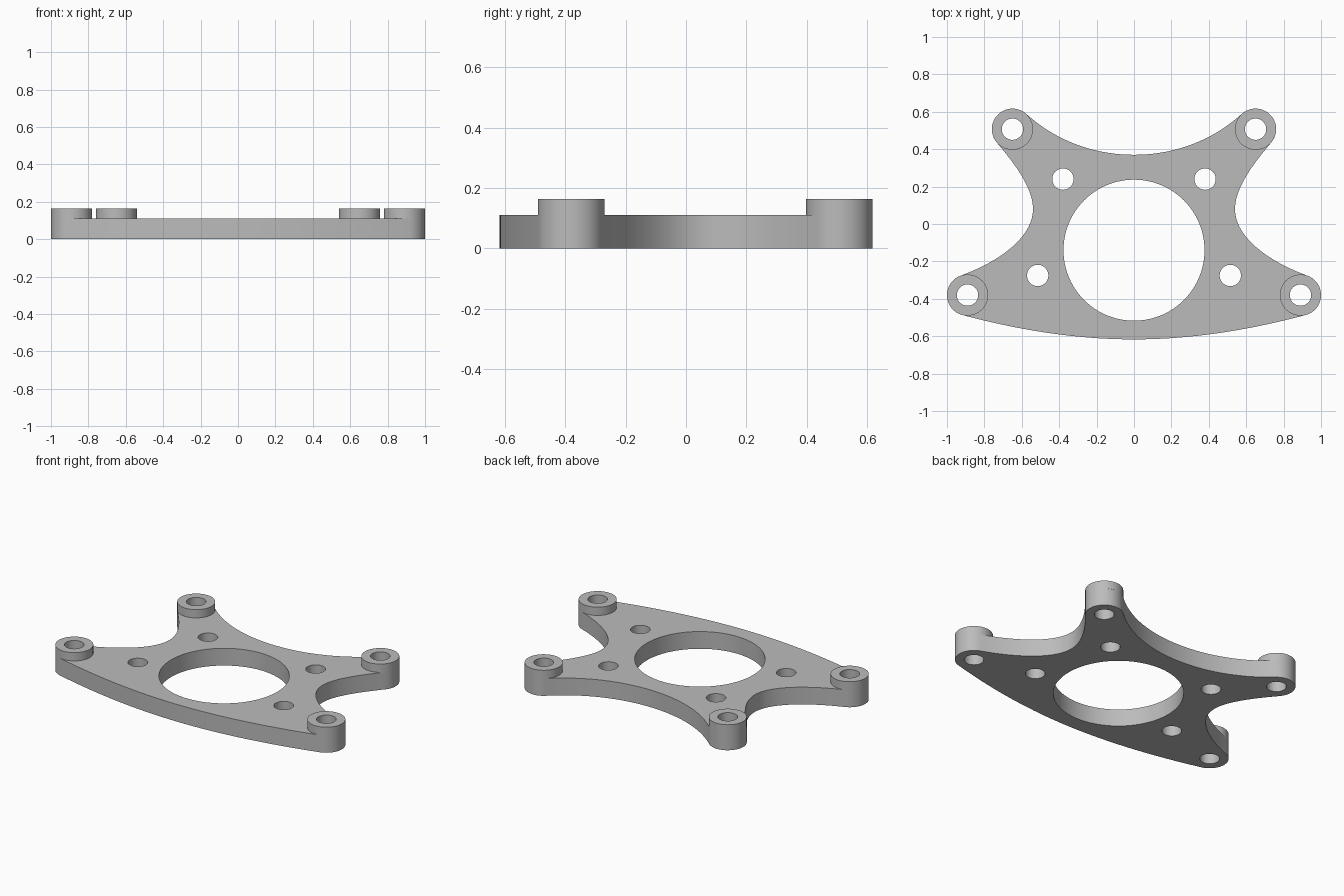
import bpy
import bmesh
from math import sin, cos, pi, radians
from mathutils import Vector
from mathutils.geometry import interpolate_bezier

cube = bpy.data.objects.get("Cube")
if cube:
    bpy.data.objects.remove(cube, do_unlink=True)

PLATE_TOP, BOSS_TOP = 0.11, 0.163
BOSS_R, BOLT_R = 0.11, 0.057
REAR, FRONT = Vector((0.65, 0.507, 0)), Vector((0.89, -0.38, 0))

grey = bpy.data.materials.new("plain grey")
grey.use_nodes = True
grey.diffuse_color = (0.5, 0.5, 0.5, 1)
grey.node_tree.nodes["Principled BSDF"].inputs["Base Color"].default_value = (0.5, 0.5, 0.5, 1)


def arc(center, r, a0, a1, n):
    """Points along an arc, angles in degrees."""
    angles = [radians(a0 + (a1 - a0) * i / n) for i in range(n + 1)]
    return [Vector((center[0] + r * cos(a), center[1] + r * sin(a), 0)) for a in angles]


def circle(center, r, n=48):
    return arc(center, r, 0, 360, n)[:-1]


def flank(center, angle, out, mid, mid_handle):
    """Curve leaving a boss tangentially and ending at a middle point."""
    a = radians(angle)
    start = center + BOSS_R * Vector((cos(a), sin(a), 0))
    handle = start + out * Vector((-sin(a), cos(a), 0))
    mid = Vector((*mid, 0))
    return interpolate_bezier(start, handle, mid + Vector((*mid_handle, 0)), mid, 20)


def prism(name, loops, z0, z1):
    """Extrude an outline with holes."""
    bm = bmesh.new()
    for loop in loops:
        verts = [bm.verts.new((p.x, p.y, z0)) for p in loop]
        for i, v in enumerate(verts):
            bm.edges.new((verts[i - 1], v))
    bmesh.ops.triangle_fill(bm, use_beauty=True, edges=bm.edges[:], normal=(0, 0, 1))
    res = bmesh.ops.extrude_face_region(bm, geom=bm.faces[:], use_keep_orig=True)
    top = [g for g in res["geom"] if isinstance(g, bmesh.types.BMVert)]
    bmesh.ops.translate(bm, verts=top, vec=(0, 0, z1 - z0))
    bmesh.ops.recalc_face_normals(bm, faces=bm.faces[:])
    mesh = bpy.data.meshes.new(name)
    bm.to_mesh(mesh)
    bm.free()
    mesh.materials.append(grey)
    obj = bpy.data.objects.new(name, mesh)
    bpy.context.collection.objects.link(obj)
    bpy.ops.object.select_all(action="DESELECT")
    obj.select_set(True)
    bpy.context.view_layer.objects.active = obj
    bpy.ops.object.shade_smooth_by_angle(angle=radians(30))
    return obj


# Left half of the outline, from the front middle round to the rear middle
front_edge = flank(FRONT, -75, -0.31, (0, -0.617), (0.31, 0))[::-1]
waist_low = flank(FRONT, 70, 0.2, (0.54, 0.08), (0, -0.16))
waist_high = flank(REAR, -40, -0.13, (0.54, 0.08), (0, 0.12))[::-1]
rear_edge = flank(REAR, 132, 0.22, (0, 0.37), (0.21, 0))
half = (front_edge + arc(FRONT, BOSS_R, -75, 70, 20)[1:-1] + waist_low
        + waist_high[1:] + arc(REAR, BOSS_R, -40, 132, 24)[1:-1] + rear_edge)
outline = half + [Vector((-p.x, p.y, 0)) for p in half[-2:0:-1]]

# Plate with the central bore and bolt holes
holes = [circle((0, -0.14), 0.377, 96)]
for side in (1, -1):
    for x, y in ((0.38, 0.24), (0.515, -0.275), REAR.xy, FRONT.xy):
        holes.append(circle((side * x, y), BOLT_R))
prism("plate", [outline] + holes, 0, PLATE_TOP)

# Raised ring on each corner
for side, label in ((1, "left"), (-1, "right")):
    for c, end in ((FRONT, "front"), (REAR, "rear")):
        pos = (side * c.x, c.y)
        prism(f"{end}_{label}_boss", [circle(pos, BOSS_R, 64), circle(pos, BOLT_R)],
              PLATE_TOP, BOSS_TOP)
